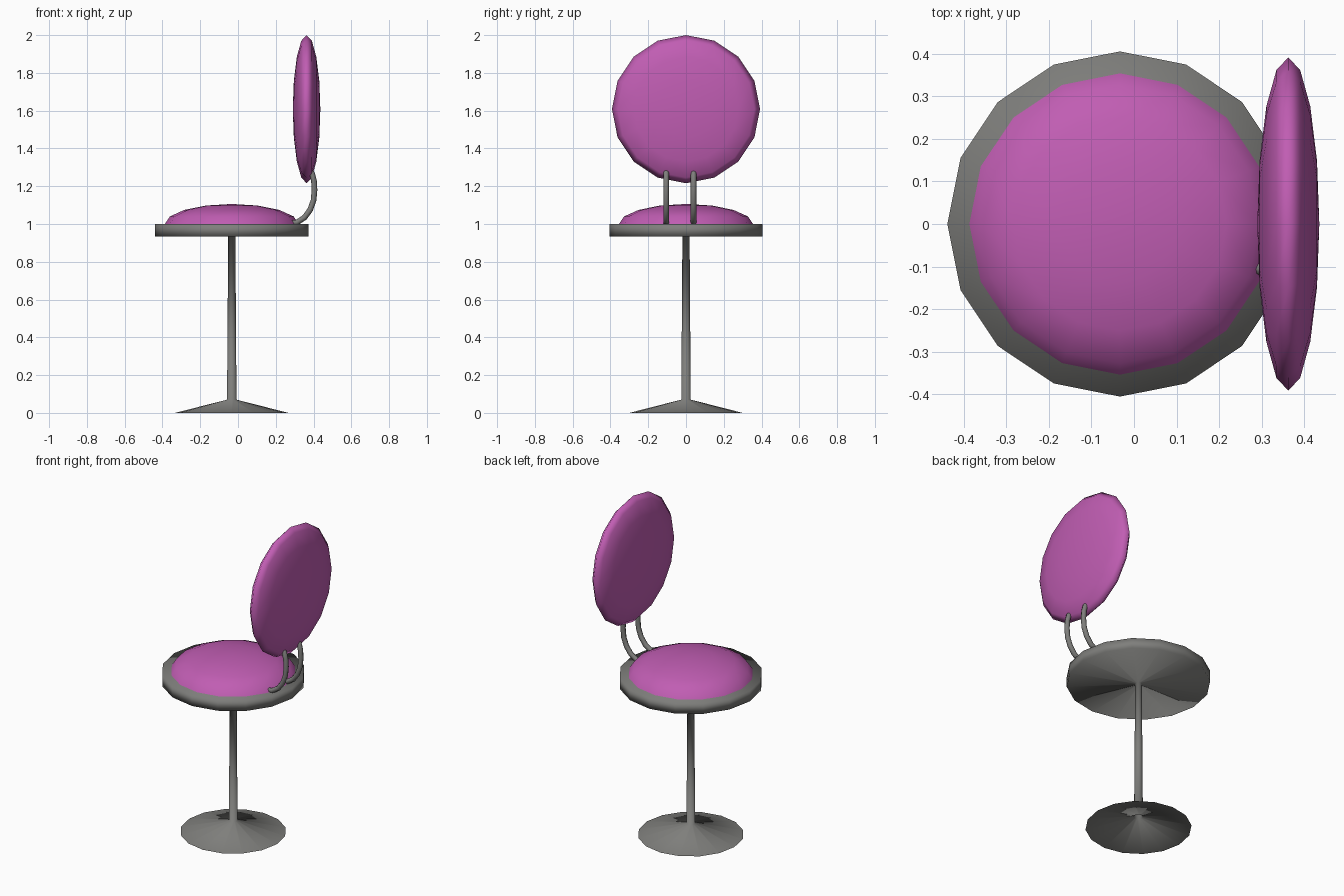
import bpy, bmesh, math
from mathutils import Matrix, Vector

if "Cube" in bpy.data.objects:
    bpy.data.objects.remove(bpy.data.objects["Cube"])

CX = -0.033   # pedestal axis
SIDES = 16


def material(name, rgb):
    m = bpy.data.materials.new(name)
    m.diffuse_color = (*rgb, 1)
    m.use_nodes = True
    m.node_tree.nodes["Principled BSDF"].inputs["Base Color"].default_value = m.diffuse_color
    return m


MAGENTA = material("magenta fabric", (0.53, 0.11, 0.45))
GREY = material("grey metal", (0.21, 0.21, 0.20))


def finish(name, bm, mat):
    for f in bm.faces:
        f.smooth = True
    me = bpy.data.meshes.new(name)
    bm.to_mesh(me)
    bm.free()
    me.materials.append(mat)
    ob = bpy.data.objects.new(name, me)
    bpy.context.collection.objects.link(ob)
    return ob


def skin(bm, rings):
    """Join successive rings of vertices with quads."""
    for a, b in zip(rings, rings[1:]):
        n = len(a)
        for i in range(n):
            j = (i + 1) % n
            bm.faces.new((a[i], a[j], b[j], b[i]))


def circle(r, z):
    return [Vector((r * math.cos(t), r * math.sin(t), z))
            for t in (2 * math.pi * i / SIDES for i in range(SIDES))]


def lathe(name, profile, mat, cap_top=True):
    bm = bmesh.new()
    rings = [[bm.verts.new(p + Vector((CX, 0, 0))) for p in circle(r, z)]
             for r, z in profile]
    skin(bm, rings)
    if cap_top:
        tip = bm.verts.new((CX, 0, cap_top))
        for i in range(SIDES):
            bm.faces.new((rings[-1][i], rings[-1][(i + 1) % SIDES], tip))
    return finish(name, bm, mat)


# Pedestal: hollow flared foot, thin tapering stem and seat plate
lathe("pedestal", [(0.30, 0), (0.025, 0.07), (0.019, 0.935),
                   (0.406, 0.935), (0.406, 1.0)], GREY, cap_top=1.0)

# Domed seat cushion
dome = [math.radians(a) for a in (0, 22.5, 45, 67.5)]
lathe("seat_cushion", [(0.355 * math.cos(a), 0.999 + 0.107 * math.sin(a))
                       for a in dome], MAGENTA, cap_top=1.106)

# Backrest cushion: flattened sphere facing along x
bm = bmesh.new()
bmesh.ops.create_uvsphere(
    bm, u_segments=SIDES, v_segments=8, radius=1,
    matrix=Matrix.Translation((0.363, 0, 1.608))
    @ Matrix.Rotation(math.pi / 2, 4, 'Y')
    @ Matrix.Diagonal((0.392, 0.392, 0.073, 1)))
finish("backrest_cushion", bm, MAGENTA)


# Curved tubes joining the seat to the backrest
PATH = [(0.27, 1.003), (0.312, 1.008), (0.352, 1.034), (0.382, 1.075),
        (0.4, 1.125), (0.405, 1.18), (0.402, 1.23), (0.392, 1.268), (0.372, 1.288)]


def tube(name, y, r=0.015, n=8):
    bm = bmesh.new()
    pts = [Vector((x, y, z)) for x, z in PATH]
    side = Vector((0, 1, 0))
    rings = []
    for i, p in enumerate(pts):
        d = (pts[min(i + 1, len(pts) - 1)] - pts[max(i - 1, 0)]).normalized()
        out = side.cross(d)
        rings.append([bm.verts.new(p + r * (math.cos(t) * out + math.sin(t) * side))
                      for t in (2 * math.pi * k / n for k in range(n))])
    skin(bm, rings)
    bm.faces.new(rings[0])
    bm.faces.new(rings[-1])
    bmesh.ops.recalc_face_normals(bm, faces=bm.faces)
    return finish(name, bm, GREY)


for label, y in (("front", -0.105), ("rear", 0.04)):
    tube(label + "_back_support", y)
